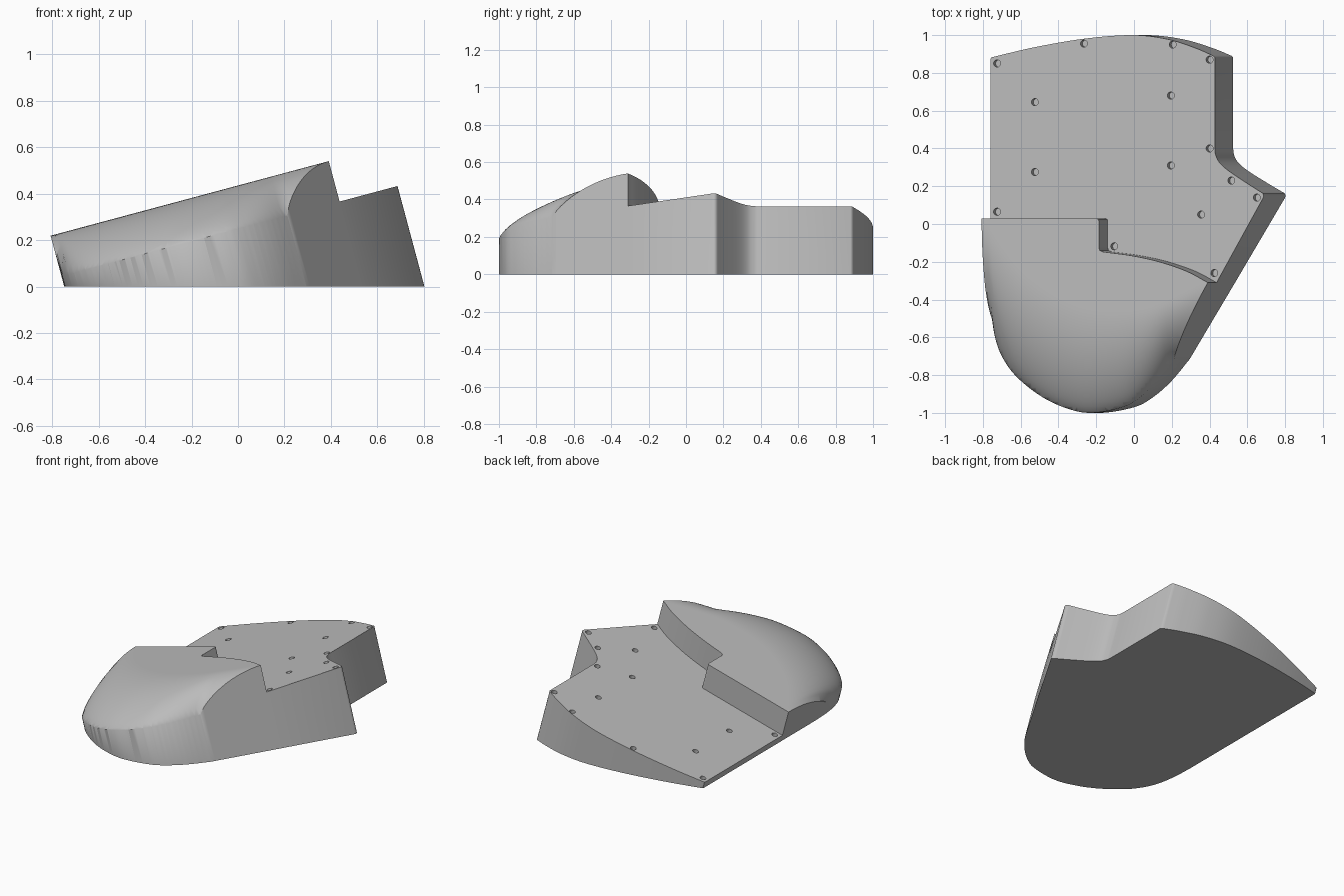
import bpy, bmesh, math
from mathutils import Matrix, Vector

cube = bpy.data.objects.get("Cube")
if cube:
    bpy.data.objects.remove(cube, do_unlink=True)

TILT = Matrix.Rotation(math.radians(-15), 4, 'Y')
PLATE, REST, DEEP = 0.24, 0.42, -0.4     # heights measured across the tilted deck

grey = bpy.data.materials.new("plain grey")
grey.use_nodes = True
colour = (0.5, 0.5, 0.5, 1)
grey.diffuse_color = colour
grey.node_tree.nodes["Principled BSDF"].inputs["Base Color"].default_value = colour


def spline(points, steps=8):
    """Smooth curve through the points."""
    p = [Vector(q) for q in points]
    p = [2 * p[0] - p[1]] + p + [2 * p[-1] - p[-2]]
    out = []
    for a, b, c, d in zip(p, p[1:], p[2:], p[3:]):
        for i in range(steps):
            t = i / steps
            out.append(0.5 * (2 * b + (c - a) * t + (2 * a - 5 * b + 4 * c - d) * t ** 2
                              + (3 * b - a - 3 * c + d) * t ** 3))
    return [tuple(v) for v in out] + [tuple(points[-1])]


def lookup(curve, u):
    """Height of a curve at u."""
    if u <= curve[0][0]:
        return curve[0][1]
    for (a, ya), (b, yb) in zip(curve, curve[1:]):
        if a <= u <= b and b > a:
            return ya + (yb - ya) * (u - a) / (b - a)
    return curve[-1][1]


def tilted_block(name, outline, height, grid=0):
    """Extrude an outline square to the tilted deck, then cut it flat on the ground."""
    bm = bmesh.new()
    bm.faces.new([bm.verts.new((u, y, DEEP)) for u, y in outline])
    if grid:
        for axis in (Vector((1, 0, 0)), Vector((0, 1, 0))):
            for i in range(-int(1 / grid), int(1 / grid)):
                bmesh.ops.bisect_plane(bm, geom=bm.verts[:] + bm.edges[:] + bm.faces[:],
                                       plane_co=axis * (i + 0.37) * grid, plane_no=axis)
    new = bmesh.ops.extrude_face_region(bm, geom=bm.faces[:])["geom"]
    for v in new:
        if isinstance(v, bmesh.types.BMVert):
            v.co.z = height(v.co.x, v.co.y)
    bm.transform(TILT)
    cut = bmesh.ops.bisect_plane(bm, geom=bm.verts[:] + bm.edges[:] + bm.faces[:],
                                 plane_co=(0, 0, 0), plane_no=(0, 0, 1), clear_inner=True)
    rim = [e for e in cut["geom_cut"] if isinstance(e, bmesh.types.BMEdge)]
    bmesh.ops.edgeloop_fill(bm, edges=rim)
    bmesh.ops.recalc_face_normals(bm, faces=bm.faces[:])
    return add_object(name, bm)


def add_object(name, bm):
    mesh = bpy.data.meshes.new(name)
    bm.to_mesh(mesh)
    bm.free()
    obj = bpy.data.objects.new(name, mesh)
    bpy.context.collection.objects.link(obj)
    mesh.materials.append(grey)
    return obj


# Outlines, in deck coordinates
LEFT = -0.7225
seam = [(LEFT, 0.03), (-0.095, 0.03), (-0.083, 0.025), (-0.08, 0.015), (-0.08, -0.125),
        (-0.075, -0.14)] + spline([(-0.06, -0.147), (0.1, -0.168), (0.25, -0.2),
                                   (0.4, -0.25), (0.517, -0.31)])
front = spline([(LEFT, -0.35), (-0.716, -0.48), (-0.697, -0.6), (-0.66, -0.7), (-0.588, -0.8),
                (-0.464, -0.9), (-0.33, -0.967), (-0.18, -1.0), (0, -0.97), (0.1, -0.915),
                (0.193, -0.83), (0.285, -0.715)])
back = spline([(-0.71, 0.884), (-0.48, 0.936), (-0.2, 0.982), (0.06, 1.0), (0.25, 0.978),
               (0.4, 0.932), (0.5, 0.89)])
side = spline([(0.507, 0.4), (0.512, 0.365), (0.533, 0.325), (0.585, 0.28), (0.685, 0.215),
               (0.77, 0.163)])

# Domed palm rest: full height behind the crest line, rolling down to the front rim
crest = spline([(LEFT, 0.03), (-0.5, -0.25), (-0.2, -0.43), (0.1, -0.46), (0.28, -0.42),
                (0.517, -0.31)])
rim_line = [(u, min(y, -0.5)) for u, y in front] + [(0.345, -0.69), (0.52, -0.62)]


def dome(u, y):
    top, low = lookup(crest, u), lookup(rim_line, u)
    d = min(max((top - y) / (top - low), 0), 1)
    return PLATE + (REST - PLATE) * (1 - d * d) ** 0.8


palm_rest = tilted_block("palm_rest", seam + front[::-1], dome, grid=0.025)

# Key deck
deck_outline = ([(LEFT, 0.87), (-0.72, 0.88)] + back + [(0.507, 0.88)] + side
                + [(0.775, 0.152), (0.773, 0.14)] + seam[::-1])
key_deck = tilted_block("key_deck", deck_outline, lambda u, y: PLATE)

# Shallow screw holes in the deck
holes = [(-0.725, 0.85), (-0.265, 0.955), (0.205, 0.95), (0.4, 0.87), (-0.525, 0.645),
         (0.195, 0.68), (0.4, 0.4), (0.195, 0.31), (-0.525, 0.275), (0.515, 0.23),
         (0.65, 0.14), (0.355, 0.05), (-0.725, 0.065), (-0.105, -0.118), (0.425, -0.26)]
bm = bmesh.new()
slope = math.radians(15)
for x, y in holes:
    u = (x + PLATE * math.sin(slope)) / math.cos(slope)
    bmesh.ops.create_cone(bm, cap_ends=True, segments=20, radius1=0.019, radius2=0.019,
                          depth=0.08, matrix=TILT @ Matrix.Translation((u, y, PLATE)))
cutter = add_object("hole_cutter", bm)
cutter.hide_render = True
mod = key_deck.modifiers.new("holes", 'BOOLEAN')
mod.operation, mod.solver, mod.object = 'DIFFERENCE', 'EXACT', cutter
bpy.context.view_layer.objects.active = key_deck
bpy.ops.object.modifier_apply(modifier=mod.name)
bpy.data.objects.remove(cutter, do_unlink=True)

# Smooth shading with sharp edges kept
for obj in (palm_rest, key_deck):
    bpy.ops.object.select_all(action='DESELECT')
    obj.select_set(True)
    bpy.context.view_layer.objects.active = obj
    bpy.ops.object.shade_smooth_by_angle(angle=math.radians(40))
